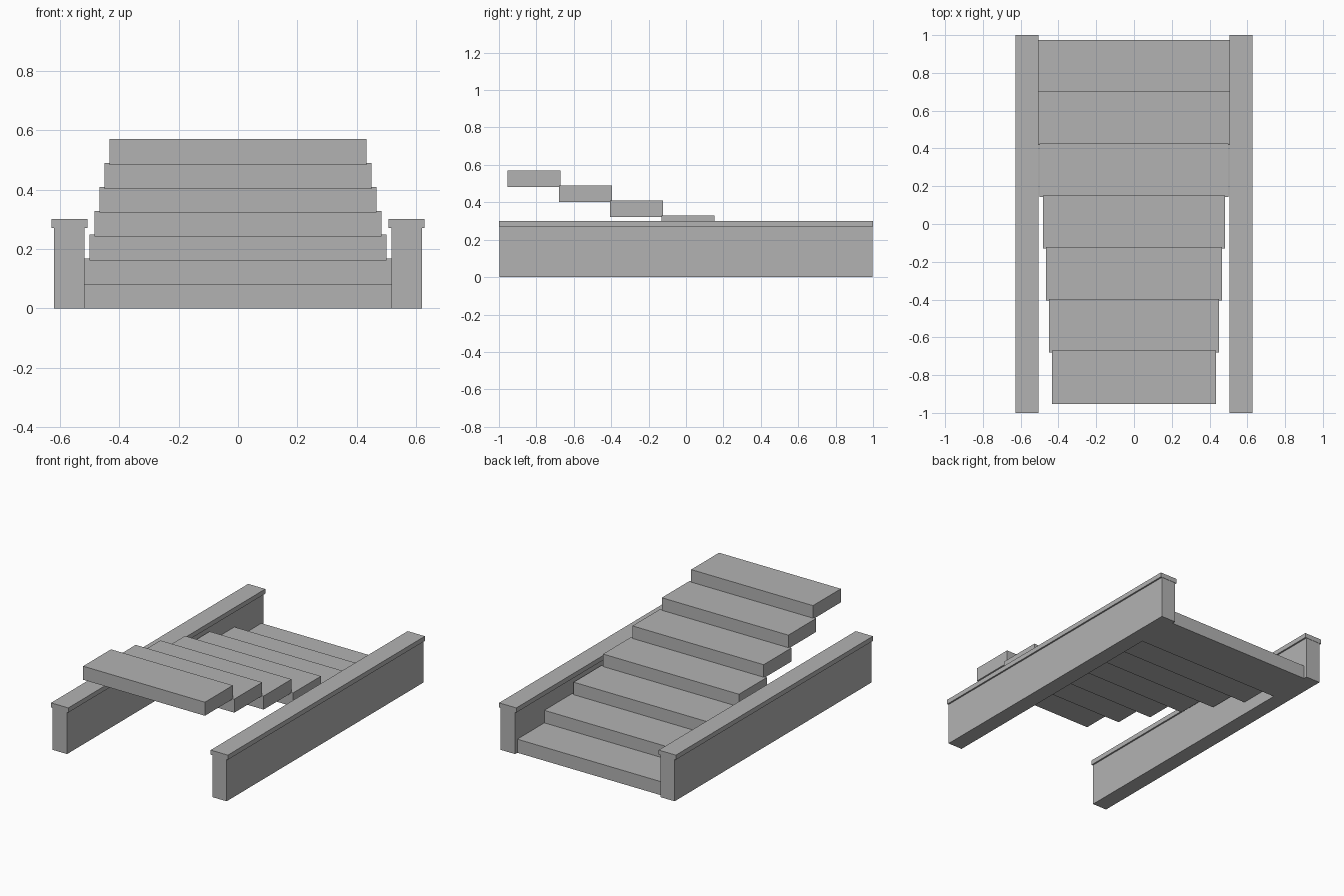
import bpy

if "Cube" in bpy.data.objects:
    bpy.data.objects.remove(bpy.data.objects["Cube"])

grey = bpy.data.materials.new("stone grey")
grey.diffuse_color = (0.45, 0.45, 0.45, 1)
grey.use_nodes = True
grey.node_tree.nodes["Principled BSDF"].inputs["Base Color"].default_value = grey.diffuse_color


def box(name, x, y, z):
    """Box from (min, max) ranges on each axis."""
    bpy.ops.mesh.primitive_cube_add(size=1)
    ob = bpy.context.object
    ob.name = name
    for v in ob.data.vertices:
        v.co = [r[0] if c < 0 else r[1] for c, r in zip(v.co, (x, y, z))]
    ob.data.materials.append(grey)
    return ob


# Seven steps, rising and narrowing towards the front
for i in range(7):
    half = 0.533 - 0.0167 * i
    back = 0.975 - 0.2743 * i
    low = 0.0805 * i
    box(f"step_{i + 1}", (-half, half), (back - 0.283, back), (low, low + 0.087))

# Side walls with overhanging caps
for side, s in (("left", -1), ("right", 1)):
    box(f"{side}_wall", sorted((s * 0.516, s * 0.618)), (-0.998, 0.998), (0, 0.272))
    box(f"{side}_wall_cap", sorted((s * 0.506, s * 0.628)), (-1, 1), (0.27, 0.30))
